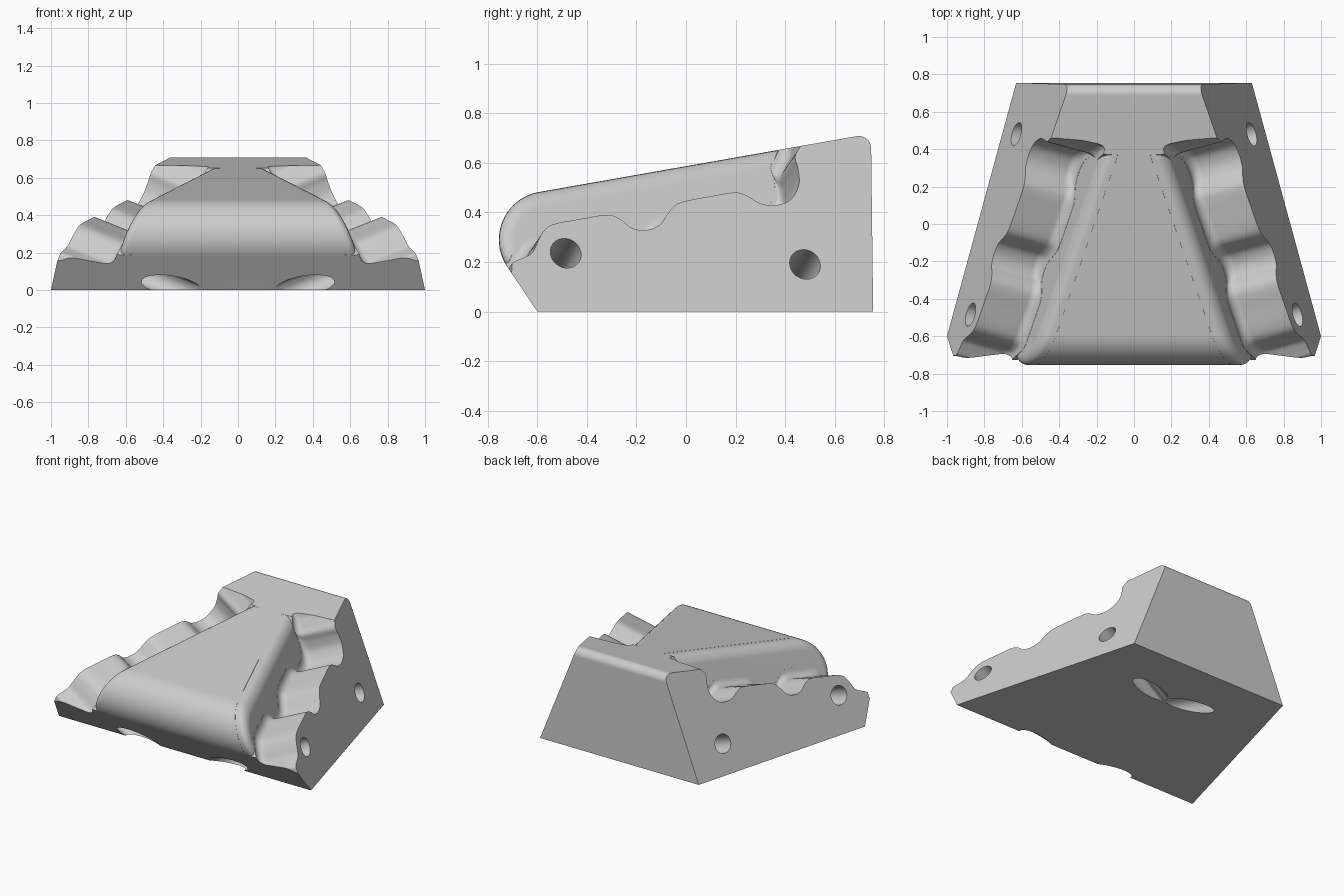
import bpy, bmesh, math
from mathutils import Vector

if "Cube" in bpy.data.objects:
    bpy.data.objects.remove(bpy.data.objects["Cube"])

# Side walls lie on x = c - LEAN_Y * y - LEAN_Z * z
LEAN_Y, LEAN_Z, OUTER, INNER = 0.273, 0.4, 0.836, 0.526
NORMAL = Vector((1, LEAN_Y, LEAN_Z)).normalized()

grey = bpy.data.materials.new("plain grey")
grey.use_nodes = True
colour = (0.6, 0.6, 0.6, 1)
grey.diffuse_color = colour
grey.node_tree.nodes["Principled BSDF"].inputs["Base Color"].default_value = colour


def arc(cy, cz, r, start, end, n):
    steps = [math.radians(start + (end - start) * i / n) for i in range(n + 1)]
    return [Vector((cy + r * math.cos(a), cz + r * math.sin(a))) for a in steps]


def smooth_curve(points, n=6):
    """Catmull-Rom curve through the points."""
    p = [Vector(q) for q in points]
    p = [p[0]] + p + [p[-1]]
    out = []
    for a, b, c, d in zip(p, p[1:], p[2:], p[3:]):
        for i in range(n):
            t = i / n
            out.append(0.5 * (2 * b + (c - a) * t + (2 * a - 5 * b + 4 * c - d) * t ** 2
                              + (3 * b - a - 3 * c + d) * t ** 3))
    return out + [p[-1]]


def inset(profile, amount):
    """Shrink a closed counter-clockwise profile with mitred corners."""
    out = []
    for i, p in enumerate(profile):
        e1 = (p - profile[i - 1]).normalized()
        e2 = (profile[(i + 1) % len(profile)] - p).normalized()
        n1, n2 = Vector((-e1.y, e1.x)), Vector((-e2.y, e2.x))
        out.append(p + (n1 + n2) * amount / (1 + n1.dot(n2)))
    return out


def on_wall(p, c, side=1):
    return Vector((side * (c - LEAN_Y * p.x - LEAN_Z * p.y), p.x, p.y))


def loft(name, rings):
    """Closed solid through rings of equal length."""
    bm = bmesh.new()
    loops = [[bm.verts.new(p) for p in ring] for ring in rings]
    n = len(loops[0])
    for a, b in zip(loops, loops[1:]):
        for i in range(n):
            j = (i + 1) % n
            bm.faces.new((a[i], a[j], b[j], b[i]))
    bm.faces.new(loops[0])
    bm.faces.new(loops[-1])
    bmesh.ops.recalc_face_normals(bm, faces=bm.faces)
    mesh = bpy.data.meshes.new(name)
    bm.to_mesh(mesh)
    bm.free()
    mesh.materials.append(grey)
    obj = bpy.data.objects.new(name, mesh)
    bpy.context.collection.objects.link(obj)
    return obj


def combine(target, tool, operation):
    mod = target.modifiers.new(operation.lower(), "BOOLEAN")
    mod.operation, mod.solver, mod.object = operation, "EXACT", tool
    bpy.context.view_layer.update()
    bpy.context.view_layer.objects.active = target
    bpy.ops.object.modifier_apply(modifier=mod.name)
    bpy.data.objects.remove(tool)


def wall_cutter(name, steps, profile, side):
    """Solid pushed into a side wall along its normal; steps are (lift, depth)."""
    rings = []
    for lift, depth in steps:
        shift = Vector((-0.5, 1)) * lift
        ring = [on_wall(p + shift, OUTER) + NORMAL * depth for p in profile]
        rings.append([Vector((side * v.x, v.y, v.z)) for v in ring])
    return loft(name, rings)


# Wedge body with a rounded nose
nose = arc(-0.56, 0.29, 0.195, 100, 213.7, 24)
crown = arc(0.697, 0.658, 0.05, 0, 100, 8)
body_profile = [Vector((-0.6, 0)), Vector((0.755, 0))] + crown + nose
body = loft("wedge_body", [[on_wall(p, OUTER, s) for p in body_profile] for s in (1, -1)])

# Central core with rounded side edges, its back end buried in the body
back_top = nose[0].lerp(crown[-1], 0.93)
core_profile = [Vector((-0.6, 0)), Vector((back_top.x, 0)), back_top] + nose
fillet = [math.radians(90 * i / 6) for i in range(7)]
core_steps = [(0.0008 + 0.06 * (1 - math.sin(a)), INNER - 0.05 * (1 - math.cos(a)))
              for a in fillet]
core_rings = [[on_wall(p, c, 1) for p in inset(core_profile, k)] for k, c in core_steps]
core_rings += [[on_wall(p, c, -1) for p in inset(core_profile, k)]
               for k, c in reversed(core_steps)]
core = loft("core", core_rings)

# Wavy finger ledges on both sides
ledge = smooth_curve([
    (-0.8, 0.08), (-0.71, 0.15), (-0.7, 0.195), (-0.66, 0.215), (-0.62, 0.238),
    (-0.592, 0.295), (-0.565, 0.335), (-0.52, 0.356), (-0.42, 0.374), (-0.32, 0.39),
    (-0.265, 0.372), (-0.22, 0.338), (-0.165, 0.328), (-0.11, 0.346), (-0.075, 0.392),
    (-0.045, 0.428), (0, 0.446), (0.1, 0.465), (0.2, 0.48), (0.25, 0.465),
    (0.3, 0.436), (0.36, 0.428), (0.42, 0.45), (0.455, 0.51), (0.452, 0.575),
    (0.44, 0.625), (0.46, 0.665), (0.485, 0.72)])
ledge += [Vector((0.52, 1.2)), Vector((-1.1, 1.2)), Vector((-1.1, 0.08))]
depth, r = 0.278, 0.045
ledge_steps = [(0, 0.2)] + [(r * (1 - math.cos(a)), -depth + r * (1 - math.sin(a)))
                            for a in fillet]
for side in (1, -1):
    combine(body, wall_cutter("ledge_cutter", ledge_steps, ledge, side), "DIFFERENCE")
    combine(body, wall_cutter("deep_cutter", [(0.06, 0.2), (0.06, -0.35)], ledge, side),
            "DIFFERENCE")
combine(body, core, "UNION")

# Slanting bolt holes running out through the underside
for side in (1, -1):
    for y, z in ((-0.485, 0.235), (0.48, 0.19)):
        bpy.ops.mesh.primitive_cylinder_add(vertices=40, radius=0.064, depth=1.1)
        hole = bpy.context.object
        hole.name = "hole_cutter"
        axis = Vector((1, 0.25, 0.41)).normalized()
        centre = on_wall(Vector((y, z)), OUTER) - axis * 0.35
        centre.x *= side
        axis.x *= side
        hole.rotation_euler = axis.to_track_quat("Z", "Y").to_euler()
        hole.location = centre
        hole.data.materials.append(grey)
        combine(body, hole, "DIFFERENCE")

# Smooth curved surfaces, crisp corners
bpy.ops.object.select_all(action="DESELECT")
body.select_set(True)
bpy.context.view_layer.objects.active = body
bpy.ops.object.shade_smooth_by_angle(angle=math.radians(30))
weighted = body.modifiers.new("clean_shading", "WEIGHTED_NORMAL")
weighted.keep_sharp = True
